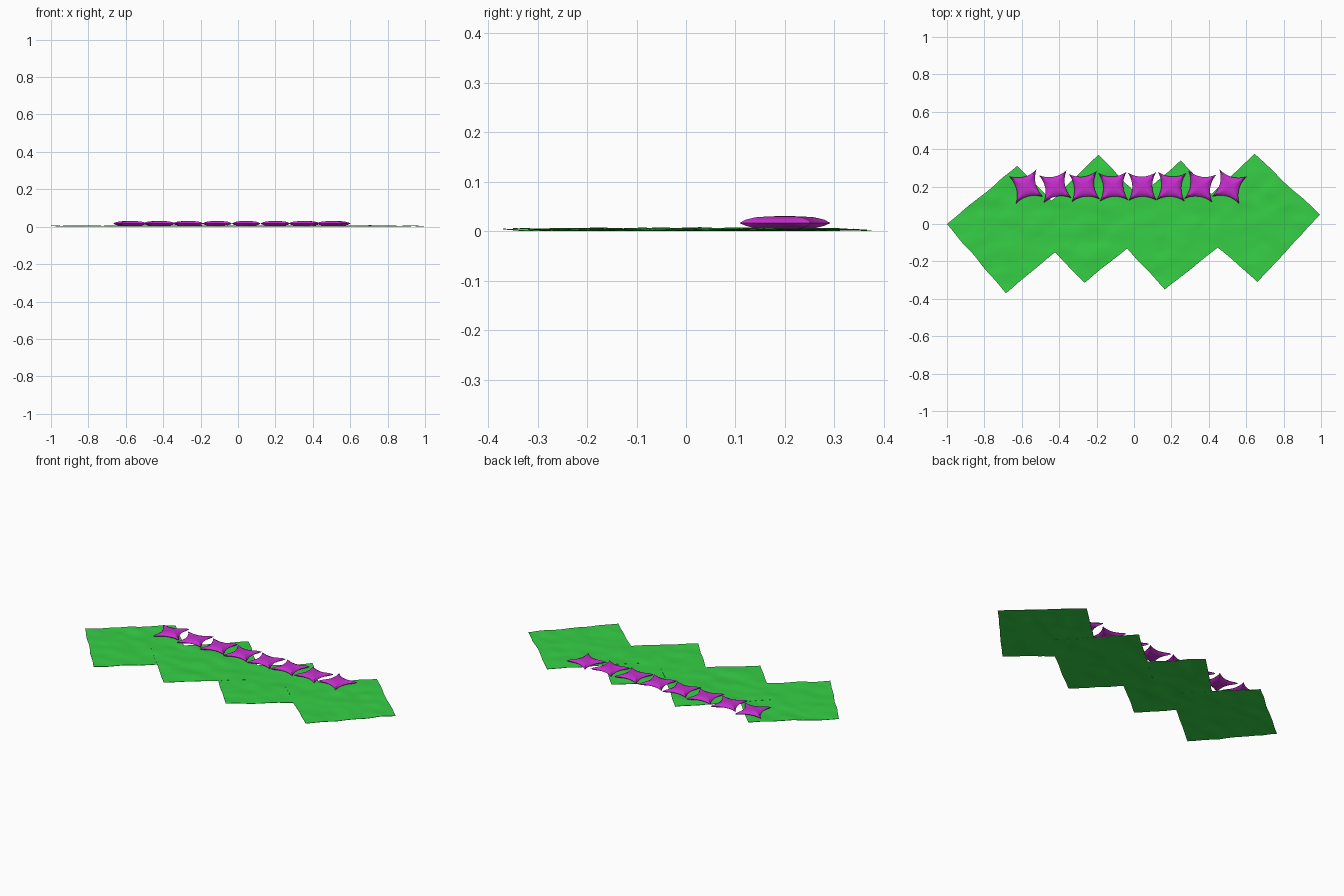
import bpy, bmesh, math
from mathutils import Vector, noise

if "Cube" in bpy.data.objects:
    bpy.data.objects.remove(bpy.data.objects["Cube"])


def material(name, rgb):
    m = bpy.data.materials.new(name)
    m.diffuse_color = (*rgb, 1)
    m.use_nodes = True
    m.node_tree.nodes["Principled BSDF"].inputs["Base Color"].default_value = m.diffuse_color
    return m


GREEN = material("leaf green", (0.036, 0.63, 0.06))
MAGENTA = material("magenta", (0.57, 0.028, 0.62))


def finish(bm, name, mat, angle):
    bmesh.ops.recalc_face_normals(bm, faces=bm.faces)
    me = bpy.data.meshes.new(name)
    bm.to_mesh(me)
    bm.free()
    ob = bpy.data.objects.new(name, me)
    bpy.context.collection.objects.link(ob)
    me.materials.append(mat)
    bpy.ops.object.select_all(action='DESELECT')
    ob.select_set(True)
    bpy.context.view_layer.objects.active = ob
    bpy.ops.object.shade_smooth_by_angle(angle=math.radians(angle))
    return ob


def crinkle(x, y):
    # gentle creases, stretched diagonally like pressed cloth
    n = noise.noise(Vector((x * 9 + y * 4, y * 12 - x * 3, 1.3)))
    return 0.0035 + 0.005 * max(n, -0.4) + 0.001 * noise.noise(Vector((x * 28, y * 28, 4)))


def leaf_sheet(name, left, top, right, bottom, lift, n=28):
    """Thin crinkled four-cornered sheet."""
    a, b, c, d = (Vector(p) for p in (left, top, right, bottom))
    bm = bmesh.new()
    layers = []
    for under in (0, 1):
        grid = []
        for i in range(n + 1):
            u, row = i / n, []
            for j in range(n + 1):
                v = j / n
                p = (a * (1 - u) + b * u) * (1 - v) + (d * (1 - u) + c * u) * v
                wob = Vector((noise.noise(Vector((p.x * 8, p.y * 8, 7))),
                              noise.noise(Vector((p.x * 8, p.y * 8, 9))))) * 0.006
                corner = 16 * u * (1 - u) + 16 * v * (1 - v)
                p = p + wob * min(1, corner / 4)
                z = max(0.0015, crinkle(p.x, p.y) + lift) - 0.0015 * under
                row.append(bm.verts.new((p.x, p.y, z)))
            grid.append(row)
        layers.append(grid)
        for i in range(n):
            for j in range(n):
                bm.faces.new((grid[i][j], grid[i + 1][j], grid[i + 1][j + 1], grid[i][j + 1]))
    # rim joining the two sides
    rim = ([(i, 0) for i in range(n)] + [(n, j) for j in range(n)]
           + [(i, n) for i in range(n, 0, -1)] + [(0, j) for j in range(n, 0, -1)])
    for k, (i, j) in enumerate(rim):
        p, q = rim[(k + 1) % len(rim)]
        bm.faces.new((layers[0][i][j], layers[0][p][q], layers[1][p][q], layers[1][i][j]))
    return finish(bm, name, GREEN, 50)


def star_cushion(name, x, y, turn):
    """Four-pointed pillow with concave sides."""
    half, bow, per = 0.075, 0.022, 8
    outline = []
    for s in range(4):
        for k in range(per):
            t = -1 + 2 * k / per
            p = Vector((t * half, -half + bow * (1 - t * t)))
            ang = math.radians(90 * s + turn)
            outline.append((p.x * math.cos(ang) - p.y * math.sin(ang),
                            p.x * math.sin(ang) + p.y * math.cos(ang)))
    # scale and height of each ring, from underside to top
    rings = [(0.35, 0.004), (0.65, 0.006), (0.87, 0.011), (1.0, 0.0165),
             (0.87, 0.023), (0.65, 0.028), (0.35, 0.030)]
    bm = bmesh.new()
    loops = [[bm.verts.new((x + px * s, y + py * s, z)) for px, py in outline] for s, z in rings]
    m = len(outline)
    for lo, hi in zip(loops, loops[1:]):
        for k in range(m):
            bm.faces.new((lo[k], lo[(k + 1) % m], hi[(k + 1) % m], hi[k]))
    for loop, z in ((loops[0], 0.0035), (loops[-1], 0.0305)):
        mid = bm.verts.new((x, y, z))
        for k in range(m):
            bm.faces.new((loop[k], loop[(k + 1) % m], mid))
    return finish(bm, name, MAGENTA, 40)


# overlapping green sheets
sheets = [
    ((-1.0, 0.0), (-0.625, 0.31), (-0.28, -0.03), (-0.685, -0.37)),
    ((-0.57, 0.0), (-0.19, 0.37), (0.15, 0.02), (-0.265, -0.315)),
    ((-0.15, -0.01), (0.25, 0.34), (0.58, -0.02), (0.165, -0.35)),
    ((0.28, 0.03), (0.645, 0.375), (0.995, 0.05), (0.66, -0.31)),
]
for i, corners in enumerate(sheets):
    leaf_sheet(f"leaf_sheet_{i + 1}", *corners, lift=0.0007 * (i % 2))

# row of star cushions along the back
turns = [14, 10, 6, 3, 1, -3, -8, -15]
for i, turn in enumerate(turns):
    star_cushion(f"star_cushion_{i + 1}", -0.577 + 0.1553 * i, 0.2, turn)
